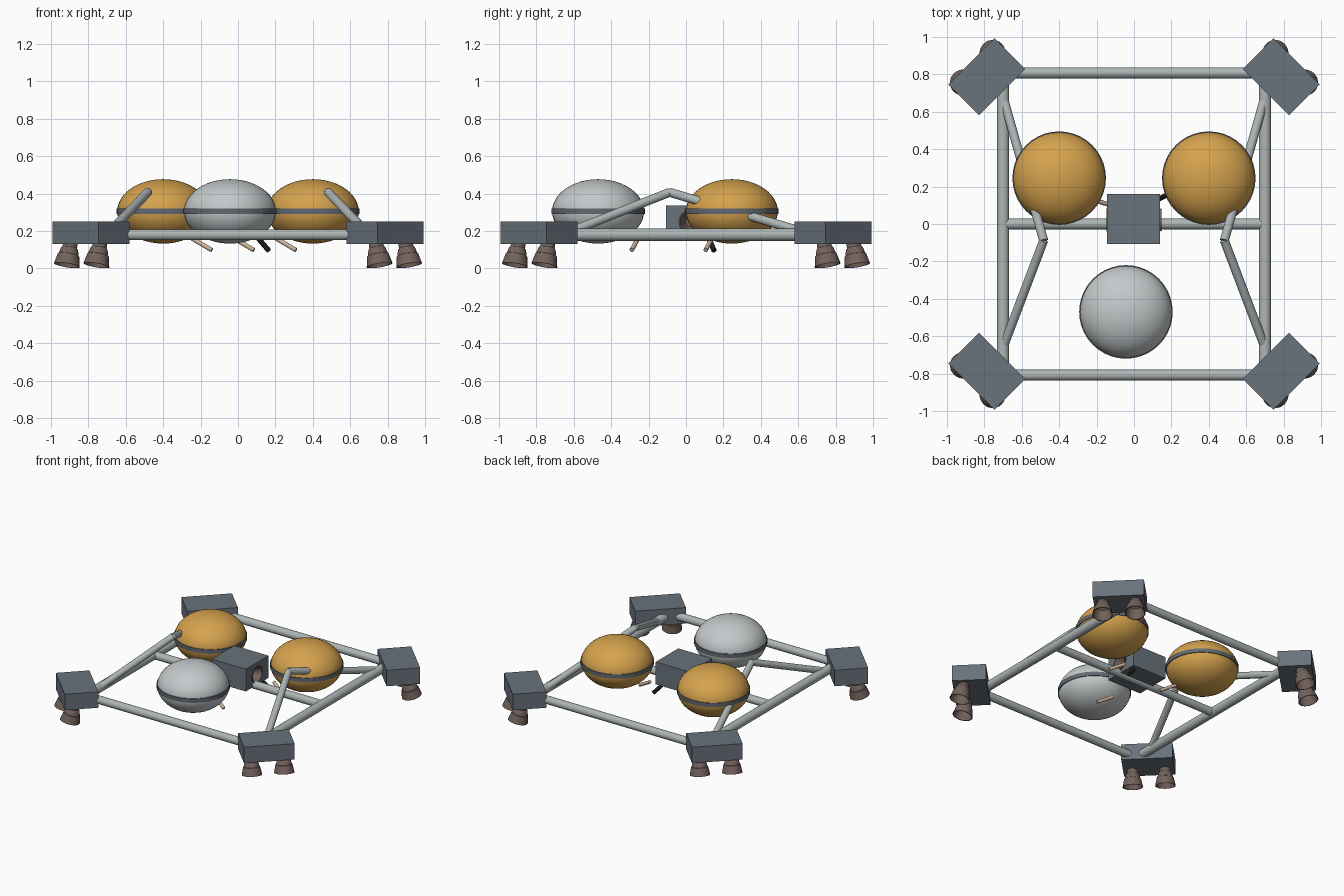
import bpy, bmesh, math
from mathutils import Vector, Matrix

cube = bpy.data.objects.get("Cube")
if cube:
    bpy.data.objects.remove(cube, do_unlink=True)


def material(name, r, g, b):
    m = bpy.data.materials.new(name)
    m.use_nodes = True
    m.diffuse_color = (r, g, b, 1)
    m.node_tree.nodes["Principled BSDF"].inputs["Base Color"].default_value = (r, g, b, 1)
    return m


SLATE = material("slate_grey", 0.14, 0.17, 0.20)
BAND = material("band_grey", 0.12, 0.14, 0.165)
PIPE = material("pipe_grey", 0.42, 0.46, 0.46)
SILVER = material("tank_silver", 0.55, 0.58, 0.59)
GOLD = material("tank_gold", 0.66, 0.36, 0.075)
BROWN = material("nozzle_brown", 0.17, 0.12, 0.105)
BEIGE = material("probe_beige", 0.60, 0.45, 0.33)
BLACK = material("probe_black", 0.012, 0.012, 0.015)


def finish(name, bm, mat, smooth=True):
    bmesh.ops.recalc_face_normals(bm, faces=bm.faces)
    me = bpy.data.meshes.new(name)
    bm.to_mesh(me)
    bm.free()
    me.materials.append(mat)
    ob = bpy.data.objects.new(name, me)
    bpy.context.collection.objects.link(ob)
    if smooth:
        bpy.ops.object.select_all(action='DESELECT')
        ob.select_set(True)
        bpy.context.view_layer.objects.active = ob
        bpy.ops.object.shade_smooth_by_angle(angle=math.radians(40))
    return ob


def box(name, center, size, mat, turn=0.0):
    bm = bmesh.new()
    m = Matrix.Translation(center) @ Matrix.Rotation(turn, 4, 'Z') @ Matrix.Diagonal((*size, 1))
    bmesh.ops.create_cube(bm, size=1, matrix=m)
    return finish(name, bm, mat, False)


def aim(direction):
    return Vector(direction).to_track_quat('Z', 'Y').to_matrix().to_4x4()


def rod(name, a, b, radius, mat, sides=24):
    a, b = Vector(a), Vector(b)
    bm = bmesh.new()
    m = Matrix.Translation((a + b) / 2) @ aim(b - a)
    bmesh.ops.create_cone(bm, cap_ends=True, segments=sides, radius1=radius,
                          radius2=radius, depth=(b - a).length, matrix=m)
    return finish(name, bm, mat)


def lathe(name, profile, origin, direction, mat, steps=28):
    """Spin (radius, distance) points around an axis."""
    bm = bmesh.new()
    verts = [bm.verts.new((r, 0, d)) for r, d in profile]
    edges = [bm.edges.new(pair) for pair in zip(verts, verts[1:])]
    bmesh.ops.spin(bm, geom=verts + edges, cent=(0, 0, 0), axis=(0, 0, 1),
                   angle=2 * math.pi, steps=steps, use_merge=True)
    bmesh.ops.remove_doubles(bm, verts=bm.verts, dist=1e-5)
    bm.transform(Matrix.Translation(origin) @ aim(direction))
    return finish(name, bm, mat)


# Hollow engine bell with a stepped collar, opening along its axis
BELL = [(0, 0), (0.036, 0), (0.040, 0.04), (0.046, 0.045), (0.054, 0.078),
        (0.058, 0.080), (0.070, 0.137), (0.065, 0.137), (0.044, 0.06), (0, 0.035)]

# Corner housings, each with two bells splayed outward
for sx, side in ((1, "left"), (-1, "right")):
    for sy, end in ((1, "back"), (-1, "front")):
        tag = f"{end}_{side}"
        box(f"corner_housing_{tag}", (sx * 0.787, sy * 0.787, 0.19), (0.35, 0.232, 0.12),
            SLATE, -sx * sy * math.pi / 4)
        for i, k in enumerate((1, -1)):
            mouth = Vector((sx * (0.836 + k * 0.079), sy * (0.836 - k * 0.079), 0.017))
            d = Vector((sx * 0.165, sy * 0.165, -1)).normalized()
            lathe(f"engine_bell_{tag}_{i + 1}", BELL, mouth - d * 0.137, d, BROWN)

# Tubular frame
for s, side in ((1, "left"), (-1, "right")):
    rod(f"side_rail_{side}", (s * 0.70, -0.78, 0.18), (s * 0.70, 0.78, 0.18), 0.033, PIPE)
for s, end in ((1, "back"), (-1, "front")):
    rod(f"{end}_rail", (-0.74, s * 0.808, 0.18), (0.74, s * 0.808, 0.18), 0.029, PIPE)
rod("middle_crossbar", (-0.70, 0, 0.18), (0.70, 0, 0.18), 0.029, PIPE)

# Bent braces rising from the side rails
for s, side in ((1, "left"), (-1, "right")):
    elbow = (s * 0.483, -0.088, 0.407)
    rod(f"front_brace_{side}", (s * 0.70, -0.66, 0.18), elbow, 0.024, PIPE)
    rod(f"back_brace_{side}", elbow, (s * 0.70, 0.68, 0.18), 0.024, PIPE)


# Flattened tanks with an equator band
def tank(name, x, y, mat):
    bm = bmesh.new()
    m = Matrix.Translation((x, y, 0.305)) @ Matrix.Diagonal((0.246, 0.246, 0.172, 1))
    bmesh.ops.create_uvsphere(bm, u_segments=40, v_segments=24, radius=1, matrix=m)
    finish(name, bm, mat)
    ring = [(0.235, -0.015), (0.250, -0.015), (0.250, 0.015), (0.235, 0.015), (0.235, -0.015)]
    lathe(name + "_band", ring, (x, y, 0.305), (0, 0, 1), BAND, 40)


tank("gold_tank_left", 0.40, 0.245, GOLD)
tank("gold_tank_right", -0.40, 0.245, GOLD)
tank("silver_tank", -0.043, -0.47, SILVER)

# Central box with a side opening cut for each lateral thruster
core = box("central_box", (-0.002, 0.027, 0.253), (0.283, 0.267, 0.168), SLATE)
for s, side in ((1, "left"), (-1, "right")):
    hole = rod(f"thruster_cutter_{side}", (s * 0.05, 0.022, 0.25), (s * 0.2, 0.022, 0.25),
               0.057, SLATE)
    hole.hide_render = True
    hole.hide_viewport = True
    hole.display_type = 'WIRE'
    cut = core.modifiers.new(f"opening_{side}", 'BOOLEAN')
    cut.operation = 'DIFFERENCE'
    cut.solver = 'EXACT'
    cut.object = hole
    profile = [(0, 0), (0.03, 0), (0.050, 0.06), (0.062, 0.092), (0.055, 0.092),
               (0.025, 0.02), (0, 0.015)]
    lathe(f"side_thruster_{side}", profile, (s * 0.056, 0.022, 0.25), (s, 0, 0), BROWN)

# Short probes slung beneath the deck
for name, x, y in (("left", 0.31, 0.105), ("right", -0.14, 0.105), ("front", 0.085, -0.29)):
    rod(f"probe_{name}", (x - 0.11, y + 0.035, 0.163), (x, y, 0.098), 0.012, BEIGE, 16)
rod("dark_probe", (0.105, 0.12, 0.165), (0.165, 0.15, 0.095), 0.014, BLACK, 16)
